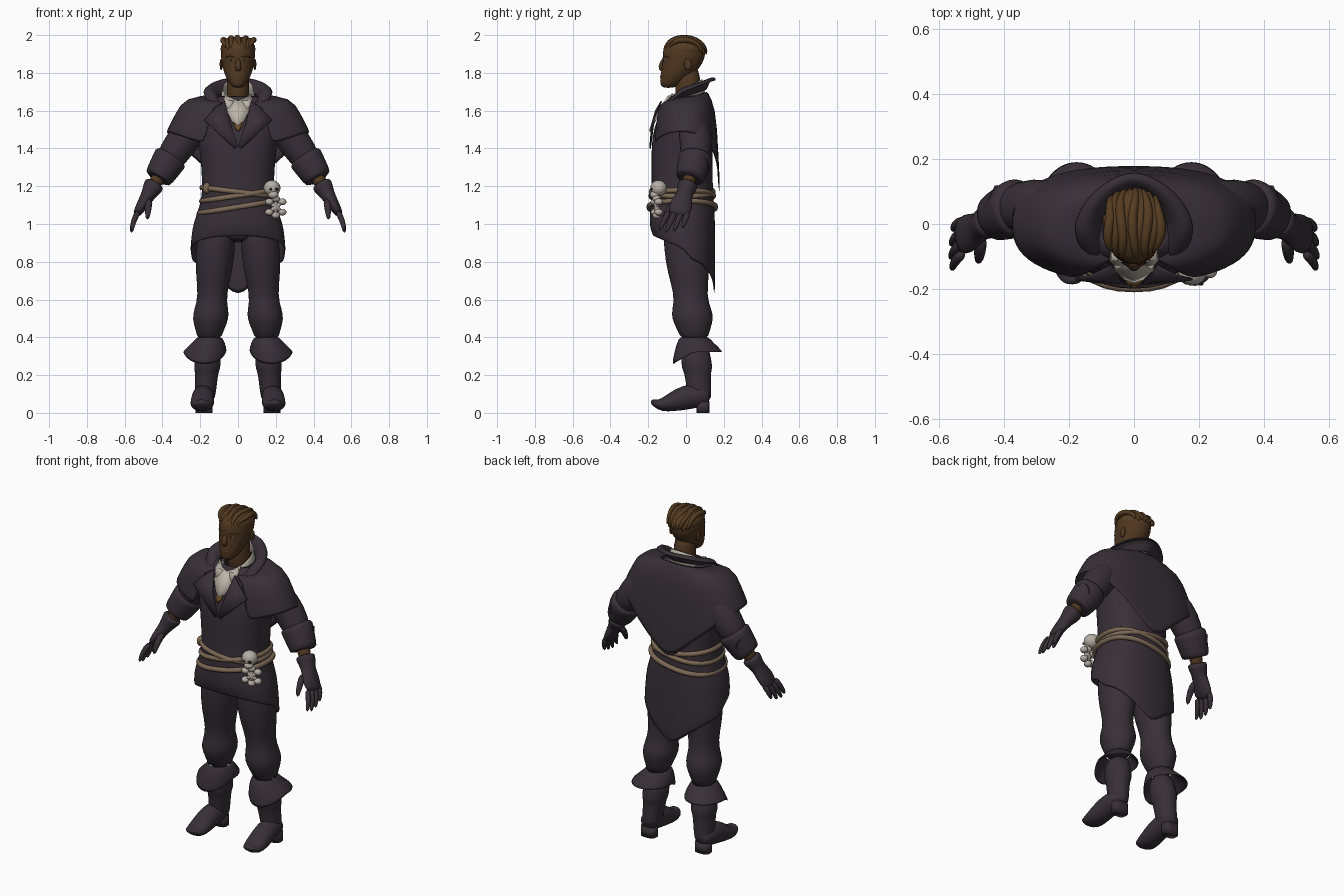
import bpy, bmesh, math
from mathutils import Vector

default_cube = bpy.data.objects.get("Cube")
if default_cube:
    bpy.data.objects.remove(default_cube)


def material(name, red, green, blue):
    mat = bpy.data.materials.new(name)
    mat.use_nodes = True
    mat.diffuse_color = (red, green, blue, 1)
    shader = mat.node_tree.nodes["Principled BSDF"]
    shader.inputs["Base Color"].default_value = mat.diffuse_color
    return mat


CLOTH = material("dark cloth", .039, .03, .039)
SKIN = material("brown skin", .08, .038, .015)
HAIR = material("brown hair", .09, .044, .015)
SHIRT = material("pale shirt", .5, .46, .4)
BONE = material("bone", .46, .42, .38)
ROPE = material("rope", .2, .14, .09)
BRONZE = material("bronze vest", .16, .08, .02)
DARK = material("near black", .01, .01, .01)


def finish(name, bm, mat, mirror=False, thick=0, smooth=False):
    bmesh.ops.recalc_face_normals(bm, faces=bm.faces)
    for face in bm.faces:
        face.smooth = True
    mesh = bpy.data.meshes.new(name)
    bm.to_mesh(mesh)
    bm.free()
    mesh.materials.append(mat)
    obj = bpy.data.objects.new(name, mesh)
    bpy.context.collection.objects.link(obj)
    if mirror:
        obj.modifiers.new("mirror", "MIRROR")
    if thick:
        shell = obj.modifiers.new("thickness", "SOLIDIFY")
        shell.thickness, shell.offset = thick, 0
    if smooth:
        subdivision = obj.modifiers.new("smooth", "SUBSURF")
        subdivision.boundary_smooth = "PRESERVE_CORNERS"


# Surface made of rows of points, joined into rings when closed
def sheet(name, rows, mat, closed=False, caps=False, smooth=True, **options):
    bm = bmesh.new()
    grid = [[bm.verts.new(point) for point in row] for row in rows]
    count = len(grid[0])
    for low, high in zip(grid, grid[1:]):
        for i in range(count if closed else count - 1):
            j = (i + 1) % count
            bm.faces.new((low[i], low[j], high[j], high[i]))
    if caps:
        bm.faces.new(grid[0])
        bm.faces.new(grid[-1])
    finish(name, bm, mat, smooth=smooth, **options)


def solid(name, rows, mat, **options):
    sheet(name, rows, mat, closed=True, caps=True, **options)


# Level ring starting at the front; power squares it off, slope lifts its back
def ring(center, width, depth, power=2, slope=0, count=32):
    points = []
    for i in range(count):
        angle = math.tau * i / count
        across, back = (math.copysign(abs(t) ** (2 / power), t)
                        for t in (math.sin(angle), -math.cos(angle)))
        points.append(Vector(center) + Vector((width * across, depth * back, slope * depth * back)))
    return points


# Tube through points; each size is (thickness, width), width lying along side
def tube(name, path, sizes, mat, side=(0, 1, 0), count=12, **options):
    path, rows = [Vector(p) for p in path], []
    for i, (point, size) in enumerate(zip(path, sizes)):
        ahead = (path[min(i + 1, len(path) - 1)] - path[max(i - 1, 0)]).normalized()
        wide = (Vector(side) - ahead * ahead.dot(Vector(side))).normalized()
        thin = ahead.cross(wide)
        angles = [math.tau * k / count for k in range(count)]
        rows.append([point + thin * size[0] * math.cos(a) + wide * size[-1] * math.sin(a) for a in angles])
    solid(name, rows, mat, **options)


def ball(name, center, size, mat, mirror=False):
    bm = bmesh.new()
    bmesh.ops.create_uvsphere(bm, u_segments=16, v_segments=10, radius=1)
    bmesh.ops.scale(bm, vec=size, verts=bm.verts)
    bmesh.ops.translate(bm, vec=center, verts=bm.verts)
    finish(name, bm, mat, mirror)


# Coat body, with a hem that falls to a point at the back
profile = [(1.68, .09, .07), (1.62, .2, .1), (1.5, .21, .15), (1.4, .2, .16),
           (1.2, .18, .155), (1.1, .195, .165), (1, .235, .17)]
rows = [ring((0, -.02, z), width, depth, power=2.3) for z, width, depth in profile]
hem = ring((0, -.01, 0), .25, .16, power=2.3)
for p in hem:
    p.z = .86 - .44 * p.y
    if p.y > 0:
        p.z = min(p.z, .61 + .8 * abs(p.x))
middle = [top.lerp(bottom, .5) for top, bottom in zip(rows[-1], hem)]
sheet("coat", rows + [middle, hem], CLOTH, closed=True, thick=.01)

# Shoulder cape: half rings from neck to hem, pointed at the back
FRONT_TO_BACK = slice(2, 17)
neckline, shoulder, edge = (ring((0, 0, 1.6), width, depth, power=2.5)[FRONT_TO_BACK]
                            for width, depth in ((.12, .11), (.28, .155), (.38, .178)))
for p in neckline:
    p.z += .07 + .3 * p.y
for p in shoulder:
    p.z += .26 * p.x
for p in edge:
    p.z = 1.36 + .33 * p.x if p.y < 0 else 1.13 + .92 * p.x
drape = [top.lerp(bottom, .5) for top, bottom in zip(shoulder, edge)]
sheet("shoulder_cape", [neckline, shoulder, drape, edge], CLOTH, mirror=True, thick=.01)

# Standing collar, dropping away at the front and folded outward
collar = []
for width, depth, drop in ((.1, .12, .07), (.145, .15, 0), (.185, .175, .035)):
    row = ring((0, -.015, 1.74), width, depth, power=1.7)[3:17]
    for p in row:
        p.z += .35 * p.y - 5 * min(p.y, 0) ** 2 - drop
    collar.append(row)
sheet("collar", collar, CLOTH, mirror=True, thick=.012)

# Lapels, shirt and vest in the coat opening
flat = dict(mirror=True, smooth=False, thick=.008)
sheet("lapel", [[(0, -.19, 1.41), (.04, -.18, 1.53), (.07, -.13, 1.65)],
                [(.02, -.19, 1.4), (.18, -.17, 1.55), (.13, -.16, 1.6)]], CLOTH, **flat)
sheet("shirt_front", [[(0, -.11, 1.65), (.07, -.09, 1.68)], [(0, -.155, 1.58), (.06, -.14, 1.6)],
                      [(0, -.185, 1.5), (.01, -.185, 1.5)]], SHIRT, **flat)
sheet("shirt_collar", [ring((0, 0, 1.65), .09, .1, slope=.4), ring((0, 0, 1.72), .08, .085, slope=.6)],
      SHIRT, closed=True, thick=.008)
sheet("shirt_collar_point", [[(.02, -.11, 1.65), (.05, -.14, 1.6)], [(.07, -.07, 1.69), (.075, -.11, 1.65)]],
      SHIRT, **flat)
sheet("vest", [[(0, -.18, 1.52), (.025, -.175, 1.54)], [(0, -.19, 1.49), (.01, -.19, 1.5)]], BRONZE, **flat)

# Head, whose lower rings move forward to form the jaw
head = [(1.72, .025), (1.74, .045), (1.78, .066), (1.82, .08), (1.88, .091), (1.93, .092), (1.97, .07)]
solid("head", [ring((0, -.01 - .65 * max(0, 1.85 - z), z), r, 1.24 * r) for z, r in head], SKIN)
solid("neck", [ring((0, .01, z), .06, .066) for z in (1.6, 1.7, 1.85)], SKIN)
tube("nose", [(0, -.115, 1.88), (0, -.14, 1.83), (0, -.12, 1.81)], [(.01, .008), (.02, .015), (.015, .015)], SKIN)
ball("lips", (0, -.127, 1.78), (.024, .01, .01), SKIN)
ball("ear", (.089, .01, 1.845), (.008, .02, .03), SKIN, mirror=True)
ball("eye", (.035, -.112, 1.868), (.013, .008, .005), SHIRT, mirror=True)
ball("iris", (.035, -.118, 1.868), (.005, .003, .005), DARK, mirror=True)
tube("eyebrow", [(.015, -.12, 1.883), (.04, -.112, 1.89), (.065, -.09, 1.883)], [[.004]] * 3,
     HAIR, side=(0, 0, 1), mirror=True)

# Swept back hair locks over a cap
ball("hair_cap", (0, -.006, 1.925), (.093, .114, .064), HAIR)
for lock in range(-4, 5):
    x = lock * .02
    crown = math.sqrt(1 - (x / .1) ** 2)
    path, sizes = [], []
    for step in range(9):
        turn = math.pi * step / 8
        rise = math.sin(turn)
        path.append((x * (.75 + .25 * rise) + .006 * math.sin(3 * turn + lock),
                     -.11 * math.sqrt(crown) * math.cos(turn),
                     1.93 - .003 * step + (.04 + .03 * crown) * rise - .01 * (lock % 2)))
        sizes.append([.006 + .011 * rise])
    tube(f"hair_lock_{lock + 5}", path, sizes, HAIR, side=(1, 0, 0), count=8)


# Point on the bowed arm: shoulder at t = 0, wrist at t = 1, hand beyond
def arm_at(t):
    bow = math.sin(math.pi * t)
    return Vector((.2, .03, 1.56)).lerp(Vector((.46, 0, 1.18)), t) + Vector((0, .04 * bow, .02 * bow))


def arm_part(name, stations, mat):
    tube(name, [arm_at(t) for t, *size in stations], [size for t, *size in stations],
         mat, count=16, mirror=True)


# Sleeves, forearms and gloves
arm_part("sleeve", [(0, .08), (.3, .09), (.55, .085), (.75, .06)], CLOTH)
arm_part("sleeve_cuff", [(.56, .07), (.6, .092), (.62, .094), (.84, .078), (.87, .076), (.86, .05)], CLOTH)
arm_part("forearm", [(.75, .042), (1.02, .036)], SKIN)
arm_part("glove", [(.92, .04), (.93, .054), (.97, .054), (1.04, .042), (1.1, .036, .05),
                   (1.2, .03, .065), (1.32, .02, .055)], CLOTH)
sheet("cuff_flap", [[(.4, .11, 1.27), (.43, .12, 1.29)], [(.4, .11, 1.32), (.43, .12, 1.37)],
                    [(.43, .05, 1.32), (.46, .05, 1.36)], [(.46, .01, 1.28), (.48, 0, 1.29)]],
      CLOTH, mirror=True, thick=.012)
for finger, length in enumerate((.9, 1, .95, .8)):
    base = arm_at(1.25) + Vector((0, .034 * finger - .053, 0))
    tip = base + Vector((.04, .006 * finger - .06, -.12)) * length
    knuckle = base.lerp(tip, .5) + Vector((.012, 0, 0))
    tube(f"finger_{finger + 1}", [base, knuckle, tip], [[.019], [.016], [.01]], CLOTH, count=8, mirror=True)
tube("thumb", [(.47, -.04, 1.13), (.475, -.09, 1.09), (.48, -.12, 1.02)], [[.024], [.02], [.012]],
     CLOTH, count=8, mirror=True)


# Ring around the slanted centre line of a leg
def leg_ring(z, radius):
    return ring((.18 - .07 * z, .08 - .09 * z, z), radius, 1.15 * radius)


# Trousers
trousers = [(1.04, .1), (.86, .103), (.75, .098), (.62, .073), (.55, .09), (.5, .098), (.44, .075), (.38, .06)]
solid("trouser_leg", [leg_ring(*station) for station in trousers], CLOTH, mirror=True)
solid("trouser_seat", [ring((0, -.01, z), r, .11) for z, r in ((1.06, .16), (.97, .15), (.9, .05))], CLOTH)

# Boots with a flared cuff that dips at the front
cuff = [leg_ring(*station) for station in ((.4, .06), (.37, .08), (.32, .115))]
for p in cuff[-1]:
    p += Vector((.02, .01, .6 * min(0, p.y - .03)))
sheet("boot_cuff", cuff, CLOTH, closed=True, mirror=True, thick=.012)
shaft = [(.38, .06), (.28, .07), (.23, .07), (.22, .062), (.16, .058), (.1, .055), (.06, .05)]
solid("boot_shaft", [leg_ring(*station) for station in shaft], CLOTH, mirror=True)
foot = [(.13, .08, .04, .04), (.08, .09, .06, .06), (0, .085, .06, .07), (-.08, .055, .065, .05),
        (-.13, .04, .06, .035), (-.165, .05, .045, .02), (-.185, .065, .02, .01)]
tube("boot_foot", [(.185 - .05 * y, y, z) for y, z, *size in foot], [size for y, z, *size in foot],
     CLOTH, side=(0, 0, 1), count=16, mirror=True)
solid("boot_heel", [ring((.18, .09, z), .046, .035, power=3) for z in (.06, 0)], CLOTH,
      mirror=True, smooth=False)

# Rope belt, each turn tilted differently
for turn, (z, radius, tilt) in enumerate(((1.17, .19, -.12), (1.15, .192, .15), (1.09, .205, .16))):
    curve = bpy.data.curves.new("rope", "CURVE")
    curve.dimensions, curve.bevel_depth = "3D", .014
    spline = curve.splines.new("POLY")
    points = ring((0, -.02, z), radius, .86 * radius, power=2.3)
    spline.points.add(len(points) - 1)
    spline.use_cyclic_u = True
    for knot, p in zip(spline.points, points):
        knot.co = (p.x, p.y, p.z + tilt * p.x, 1)
    curve.materials.append(ROPE)
    bpy.context.collection.objects.link(bpy.data.objects.new(f"rope_belt_{turn + 1}", curve))
ball("rope_knot", (-.165, -.12, 1.19), (.022, .022, .03), ROPE)

# Skull and bones hung on the belt
ball("skull", (.18, -.145, 1.19), (.045, .044, .042), BONE)
ball("skull_jaw", (.187, -.165, 1.155), (.028, .026, .022), BONE)
for side in (-1, 1):
    ball("skull_socket", (.19 + .016 * side, -.184, 1.185), (.008, .006, .007), DARK)
for angle in (-.9, 0, .9):
    reach = Vector((math.sin(angle), .3 * math.sin(angle), math.cos(angle))) * .044
    center = Vector((.2, -.155, 1.09))
    tube("bone", [center + reach, center - reach], [[.015]] * 2, BONE, count=8)
    for end in (center + reach, center - reach):
        ball("bone_end", end, (.022, .022, .018), BONE)
